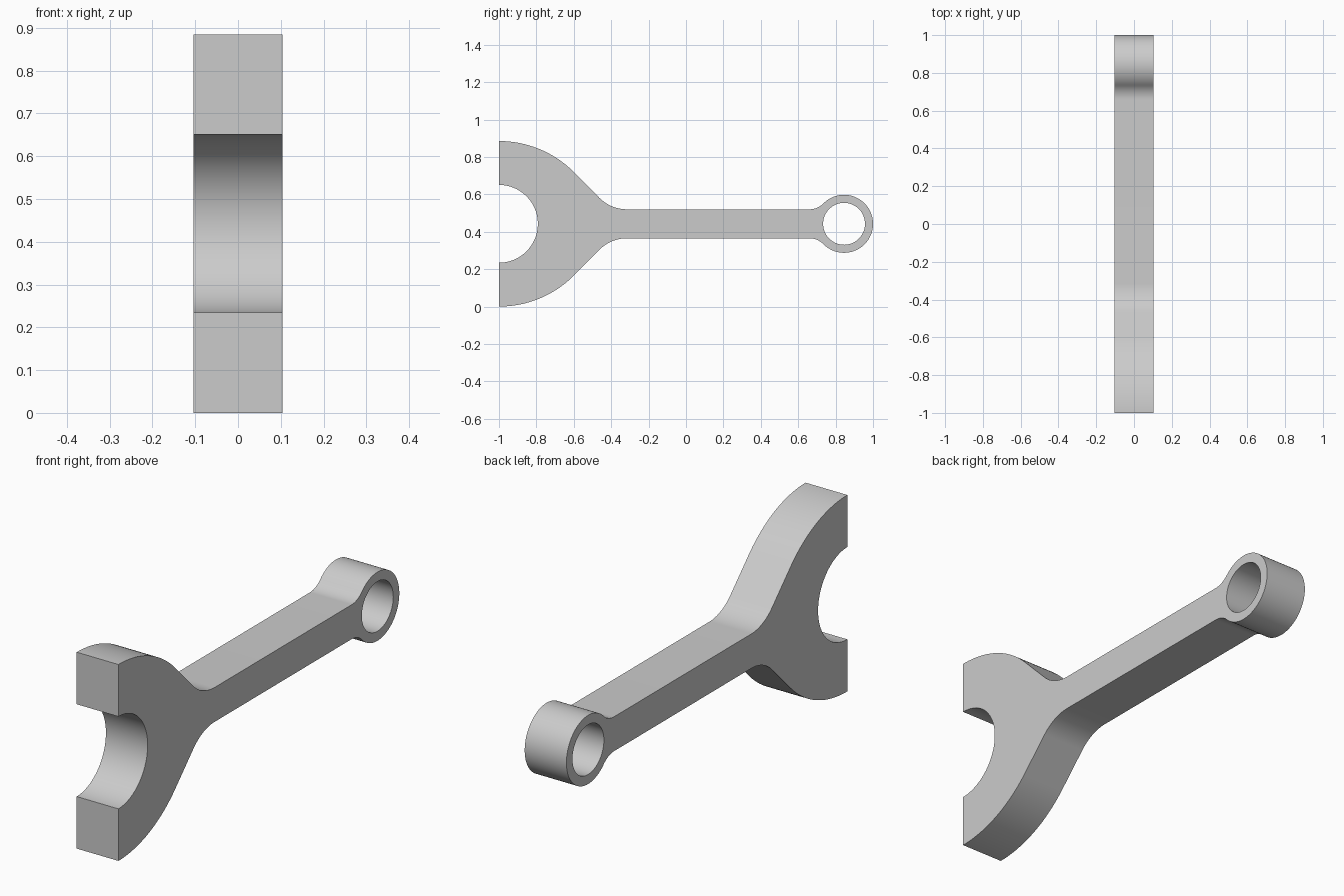
import bpy
import bmesh
from math import sin, cos, pi, radians, atan2

cube = bpy.data.objects.get("Cube")
if cube:
    bpy.data.objects.remove(cube, do_unlink=True)

# Main dimensions
MID_Z = 0.4425          # height of the long axis
HALF_WIDTH = 0.104
SHANK = 0.0775          # half height of the shank
BORE = 0.208            # large half bore
HEAD_R = 0.567          # outer curve of the fork head
FILLET = 0.21           # head to shank blend
NECK = 0.104            # shank to ring blend
RING_Y, RING_R, HOLE_R = 0.845, 0.155, 0.112


def arc(cy, cz, r, start, end, n):
    """Points on an arc, angles in radians."""
    steps = [start + (end - start) * i / n for i in range(n + 1)]
    return [(cy + r * cos(a), cz + r * sin(a)) for a in steps]


# Upper half of the outline, from the bore to the tip of the ring
neck_y, neck_z = 0.66, SHANK + NECK
touch = atan2(neck_z, neck_y - RING_Y)
upper = arc(-1, 0, BORE, 0, pi / 2, 32)
upper += arc(-1, MID_Z - HEAD_R, HEAD_R, pi / 2, pi / 4, 24)
upper += arc(-0.315, SHANK + FILLET, FILLET, radians(225), radians(270), 16)
upper += arc(neck_y, neck_z, NECK, radians(270), touch + pi, 16)[:-1]
upper += arc(RING_Y, 0, RING_R, touch, 0, 40)

# Mirror the half outline and add the ring hole
outline = upper + [(y, -z) for y, z in reversed(upper[1:-1])]
hole = arc(RING_Y, 0, HOLE_R, 0, 2 * pi, 64)[:-1]

curve = bpy.data.curves.new("connecting_rod", 'CURVE')
curve.dimensions = '2D'
curve.fill_mode = 'BOTH'
curve.extrude = HALF_WIDTH
for loop in (outline, hole):
    spline = curve.splines.new('POLY')
    spline.points.add(len(loop) - 1)
    for point, (y, z) in zip(spline.points, loop):
        point.co = (y, z, 0, 1)
    spline.use_cyclic_u = True

rod = bpy.data.objects.new("connecting_rod", curve)
bpy.context.collection.objects.link(rod)
rod.rotation_euler = (pi / 2, 0, pi / 2)
rod.location.z = MID_Z

# Turn the extruded profile into a closed mesh
bpy.ops.object.select_all(action='DESELECT')
rod.select_set(True)
bpy.context.view_layer.objects.active = rod
bpy.ops.object.convert(target='MESH')
bm = bmesh.new()
bm.from_mesh(rod.data)
bmesh.ops.remove_doubles(bm, verts=bm.verts, dist=0.0001)
bmesh.ops.recalc_face_normals(bm, faces=bm.faces)
bm.to_mesh(rod.data)
bm.free()
bpy.ops.object.shade_smooth_by_angle(angle=radians(30))

# Plain grey metal
grey = bpy.data.materials.new("light_grey")
grey.use_nodes = True
colour = (0.6, 0.6, 0.6, 1)
grey.diffuse_color = colour
grey.node_tree.nodes["Principled BSDF"].inputs["Base Color"].default_value = colour
rod.data.materials.clear()
rod.data.materials.append(grey)
